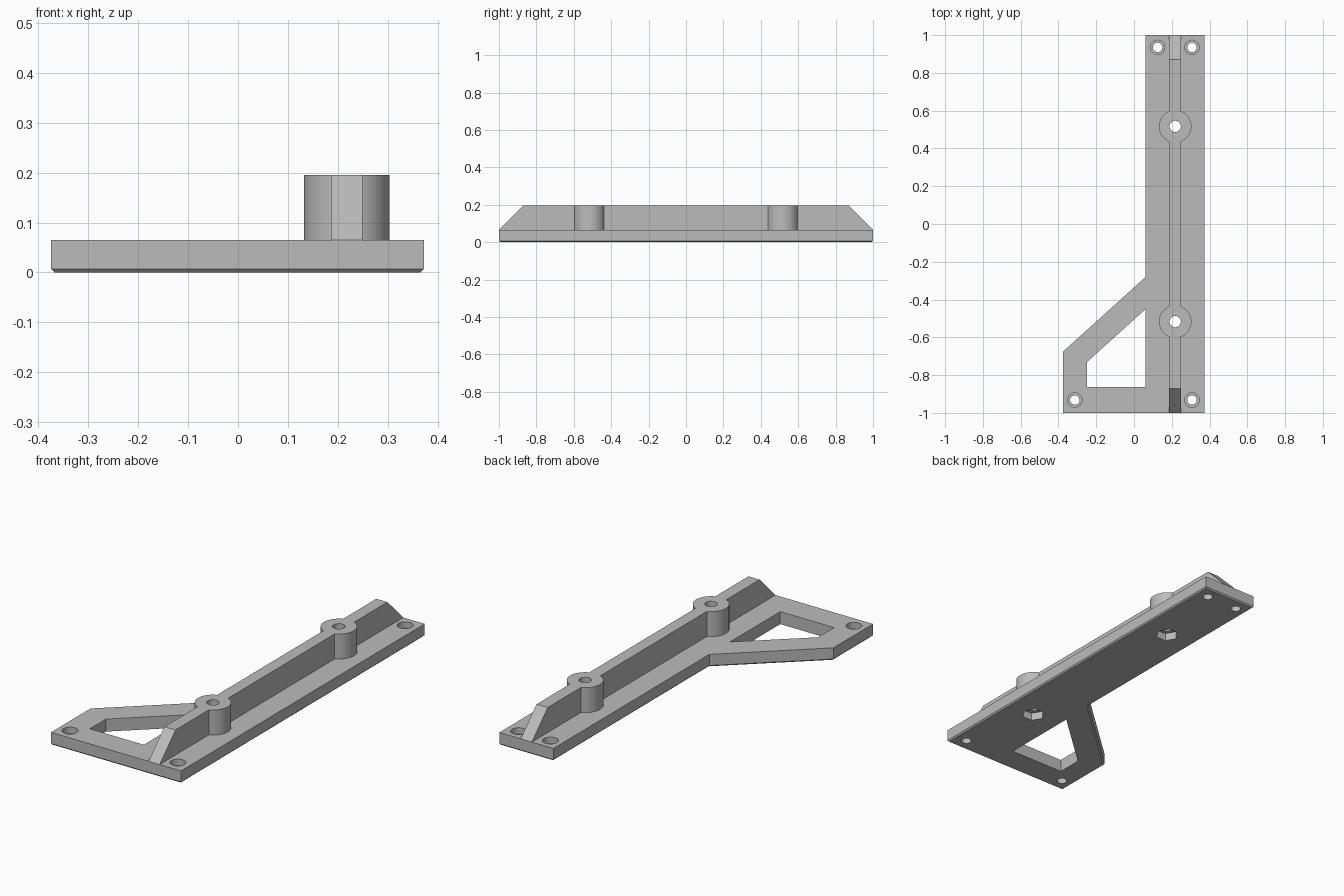
import bpy, bmesh
from math import pi

default = bpy.data.objects.get("Cube")
if default:
    bpy.data.objects.remove(default, do_unlink=True)

PLATE_TOP, RIB_TOP, CHAMFER = 0.065, 0.195, 0.007
RIB_X = 0.218
BOSS_Y = (-0.517, 0.517)
SCREWS = [(0.125, 0.935), (0.307, 0.935), (0.307, -0.932), (-0.313, -0.932)]

grey = bpy.data.materials.new("matte grey")
grey.use_nodes = True
grey.diffuse_color = (0.5, 0.5, 0.5, 1)
grey.node_tree.nodes["Principled BSDF"].inputs["Base Color"].default_value = (0.5, 0.5, 0.5, 1)


def finish(name, bm):
    bmesh.ops.recalc_face_normals(bm, faces=bm.faces)
    mesh = bpy.data.meshes.new(name)
    bm.to_mesh(mesh)
    bm.free()
    mesh.materials.append(grey)
    obj = bpy.data.objects.new(name, mesh)
    bpy.context.collection.objects.link(obj)
    return obj


def prism(name, points, direction, chamfer=0):
    """Extrude a closed outline, optionally chamfering its bottom rim."""
    bm = bmesh.new()
    face = bm.faces.new([bm.verts.new(p) for p in points])
    new = bmesh.ops.extrude_face_region(bm, geom=[face], use_keep_orig=True)
    bmesh.ops.translate(bm, vec=direction,
                        verts=[g for g in new["geom"] if isinstance(g, bmesh.types.BMVert)])
    bmesh.ops.recalc_face_normals(bm, faces=bm.faces)
    if chamfer:
        rim = [e for e in bm.edges if all(v.co.z < 0.001 for v in e.verts)]
        bmesh.ops.bevel(bm, geom=rim, offset=chamfer, segments=1, affect='EDGES')
    return finish(name, bm)


def cylinder(name, x, y, z0, z1, radius, sides=48):
    bpy.ops.mesh.primitive_cylinder_add(vertices=sides, radius=radius, depth=z1 - z0,
                                        location=(x, y, (z0 + z1) / 2))
    obj = bpy.context.object
    obj.name = name
    obj.data.materials.append(grey)
    return obj


def combine(target, tool, operation):
    bpy.context.view_layer.objects.active = target
    mod = target.modifiers.new("combine", 'BOOLEAN')
    mod.operation, mod.solver, mod.object = operation, 'EXACT', tool
    bpy.ops.object.modifier_apply(modifier=mod.name)
    bpy.data.objects.remove(tool, do_unlink=True)


# Base plate with the side bracket, chamfered underneath
outline = [(0.373, -1), (0.373, 1), (0.062, 1), (0.062, -0.28), (-0.375, -0.675), (-0.375, -1)]
plate = prism("base_plate", [(x, y, 0) for x, y in outline], (0, 0, PLATE_TOP), CHAMFER)

# Opening in the bracket
opening = [(0.062, -0.45), (-0.248, -0.73), (-0.248, -0.862), (0.062, -0.862)]
combine(plate, prism("cutter", [(x, y, -0.1) for x, y in opening], (0, 0, 0.3)), 'DIFFERENCE')

# Counterbored corner screw holes
for x, y in SCREWS:
    combine(plate, cylinder("cutter", x, y, -0.1, 0.2, 0.025, 32), 'DIFFERENCE')
    combine(plate, cylinder("cutter", x, y, 0.032, 0.2, 0.038, 32), 'DIFFERENCE')

# Stiffening rib with sloped ends
side = [(-1, PLATE_TOP), (1, PLATE_TOP), (0.87, RIB_TOP), (-0.87, RIB_TOP)]
rib = prism("rib", [(RIB_X - 0.032, y, z) for y, z in side], (0.064, 0, 0))

# Bosses with bolt holes, and hexagonal nut pockets under the plate
for y in BOSS_Y:
    combine(rib, cylinder("boss", RIB_X, y, PLATE_TOP, RIB_TOP, 0.086, 64), 'UNION')
for y in BOSS_Y:
    for part in (rib, plate):
        combine(part, cylinder("cutter", RIB_X, y, -0.1, 0.3, 0.03, 32), 'DIFFERENCE')
    pocket = cylinder("cutter", RIB_X, y, -0.1, 0.04, 0.057, 6)
    pocket.rotation_euler.z = pi / 6
    combine(plate, pocket, 'DIFFERENCE')

# Round walls smooth, corners crisp
for obj in (plate, rib):
    bpy.ops.object.select_all(action='DESELECT')
    obj.select_set(True)
    bpy.context.view_layer.objects.active = obj
    bpy.ops.object.shade_smooth_by_angle(angle=pi / 6)
